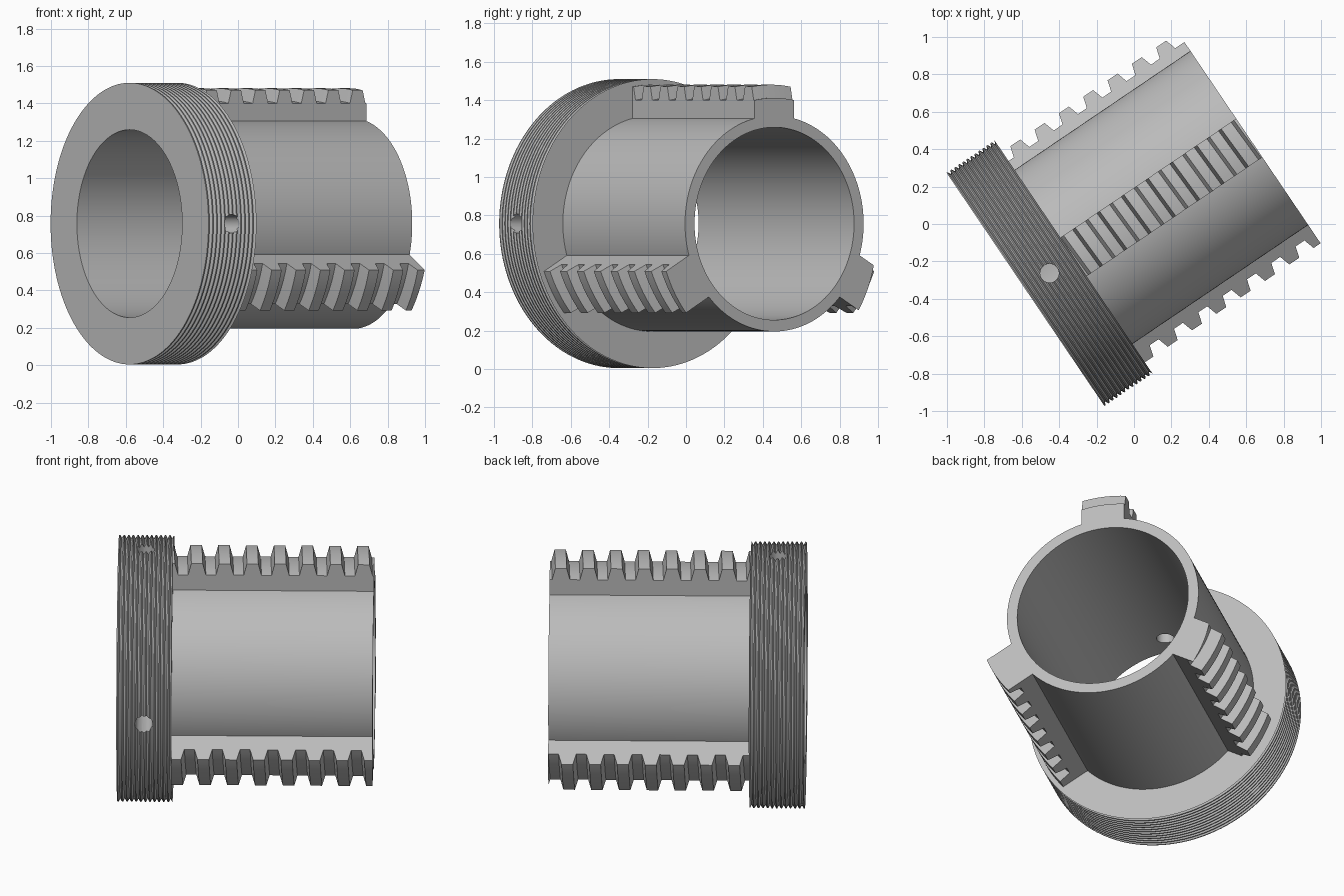
import bpy, bmesh
from math import sin, cos, pi, sqrt, radians, floor
from mathutils import Matrix

if "Cube" in bpy.data.objects:
    bpy.data.objects.remove(bpy.data.objects["Cube"])

# Main dimensions, measured along and around the sleeve axis
LENGTH, COLLAR = 1.445, 0.31
BORE, BODY, RIM = 0.502, 0.562, 0.753
ROOT, CREST, HALF_KEY = 0.655, 0.724, 0.125
PITCH, TOOTH_AT_TOP = 0.157, 1.384
PLACE = Matrix.Translation((-0.58, -0.35, 0.757)) @ Matrix.Rotation(radians(34.1), 4, "Z")

steel = bpy.data.materials.new("grey steel")
steel.use_nodes = True
GREY = (0.5, 0.5, 0.5, 1)
steel.diffuse_color = GREY
steel.node_tree.nodes["Principled BSDF"].inputs["Base Color"].default_value = GREY


def finish(name, bm, matrix=PLACE):
    bmesh.ops.recalc_face_normals(bm, faces=bm.faces)
    mesh = bpy.data.meshes.new(name)
    bm.to_mesh(mesh)
    bm.free()
    obj = bpy.data.objects.new(name, mesh)
    bpy.context.collection.objects.link(obj)
    mesh.materials.append(steel)
    obj.matrix_world = matrix
    return obj


def activate(obj):
    bpy.ops.object.select_all(action="DESELECT")
    obj.select_set(True)
    bpy.context.view_layer.objects.active = obj


def smooth(obj):
    activate(obj)
    bpy.ops.object.shade_smooth_by_angle(angle=radians(25))


def loft(bm, loops, closed):
    """Skin a row of matching closed vertex loops."""
    rows = [[bm.verts.new(p) for p in loop] for loop in loops]
    n = len(rows[0])
    for i in range(len(rows) - (0 if closed else 1)):
        a, b = rows[i], rows[(i + 1) % len(rows)]
        for j in range(n):
            k = (j + 1) % n
            bm.faces.new((a[j], a[k], b[k], b[j]))
    if not closed:
        bm.faces.new(rows[0])
        bm.faces.new(rows[-1])


def lathe(name, profile, sides=128):
    """Turn a closed (along, radius) profile about the axis."""
    bm = bmesh.new()
    angles = [2 * pi * i / sides for i in range(sides)]
    loft(bm, [[(s, r * sin(a), r * cos(a)) for s, r in profile] for a in angles], True)
    return finish(name, bm)


# Sleeve tube
smooth(lathe("sleeve", [(COLLAR - 0.01, BORE), (LENGTH, BORE),
                        (LENGTH, BODY), (COLLAR - 0.01, BODY)]))

# Collar with fine grooves round its rim
RIDGES, DEPTH = 12, 0.018
step = COLLAR / RIDGES
profile = [(COLLAR, BORE), (0, BORE)]
for i in range(RIDGES):
    s = i * step
    profile += [(s, RIM), (s + 0.25 * step, RIM), (s + 0.62 * step, RIM - DEPTH)]
profile += [(COLLAR, RIM)]
collar = lathe("threaded_collar", profile)

# Two radial pin holes through the collar
for angle in (0, pi / 2):
    bm = bmesh.new()
    bmesh.ops.create_cone(bm, cap_ends=True, segments=32, radius1=0.05, radius2=0.05, depth=0.5)
    spin = Matrix.Rotation(angle, 4, "X") @ Matrix.Translation((COLLAR / 2, 0, 0.64))
    cutter = finish("hole_cutter", bm, PLACE @ spin)
    cutter.hide_render = True
    cut = collar.modifiers.new("pin_hole", "BOOLEAN")
    cut.operation, cut.solver, cut.object = "DIFFERENCE", "EXACT", cutter
    activate(collar)
    bpy.ops.object.modifier_apply(modifier=cut.name)
    bpy.data.objects.remove(cutter)
smooth(collar)


# Three keys carrying one interrupted helical thread
def thread_key(name, turn):
    bm = bmesh.new()
    columns = 8
    loops = []
    for c in range(columns + 1):
        u = HALF_KEY * (2 * c / columns - 1)
        shift = PITCH * (turn + u / 0.7) / (2 * pi)
        centre = TOOTH_AT_TOP + shift
        section = []
        for n in range(-9, 3):
            s = centre + n * PITCH
            for offset, r in ((-0.05, ROOT), (-0.032, CREST), (0.032, CREST), (0.05, ROOT)):
                section.append((s + offset, -u, sqrt(r * r - u * u)))
        low = sqrt((BODY - 0.004) ** 2 - u * u)
        section += [(section[-1][0], -u, low), (section[0][0], -u, low)]
        loops.append(section)
    loft(bm, loops, False)
    # Trim the key square at the collar and at the sleeve end
    for s, normal in ((COLLAR - 0.01, -1), (LENGTH, 1)):
        cut = bmesh.ops.bisect_plane(bm, geom=bm.verts[:] + bm.edges[:] + bm.faces[:],
                                     plane_co=(s, 0, 0), plane_no=(normal, 0, 0), clear_outer=True)
        edges = [e for e in cut["geom_cut"] if isinstance(e, bmesh.types.BMEdge)]
        bmesh.ops.holes_fill(bm, edges=edges, sides=0)
    smooth(finish(name, bm, PLACE @ Matrix.Rotation(turn, 4, "X")))


for name, degrees in (("top_key", 0), ("left_key", 120), ("right_key", -120)):
    thread_key(name, radians(degrees))
